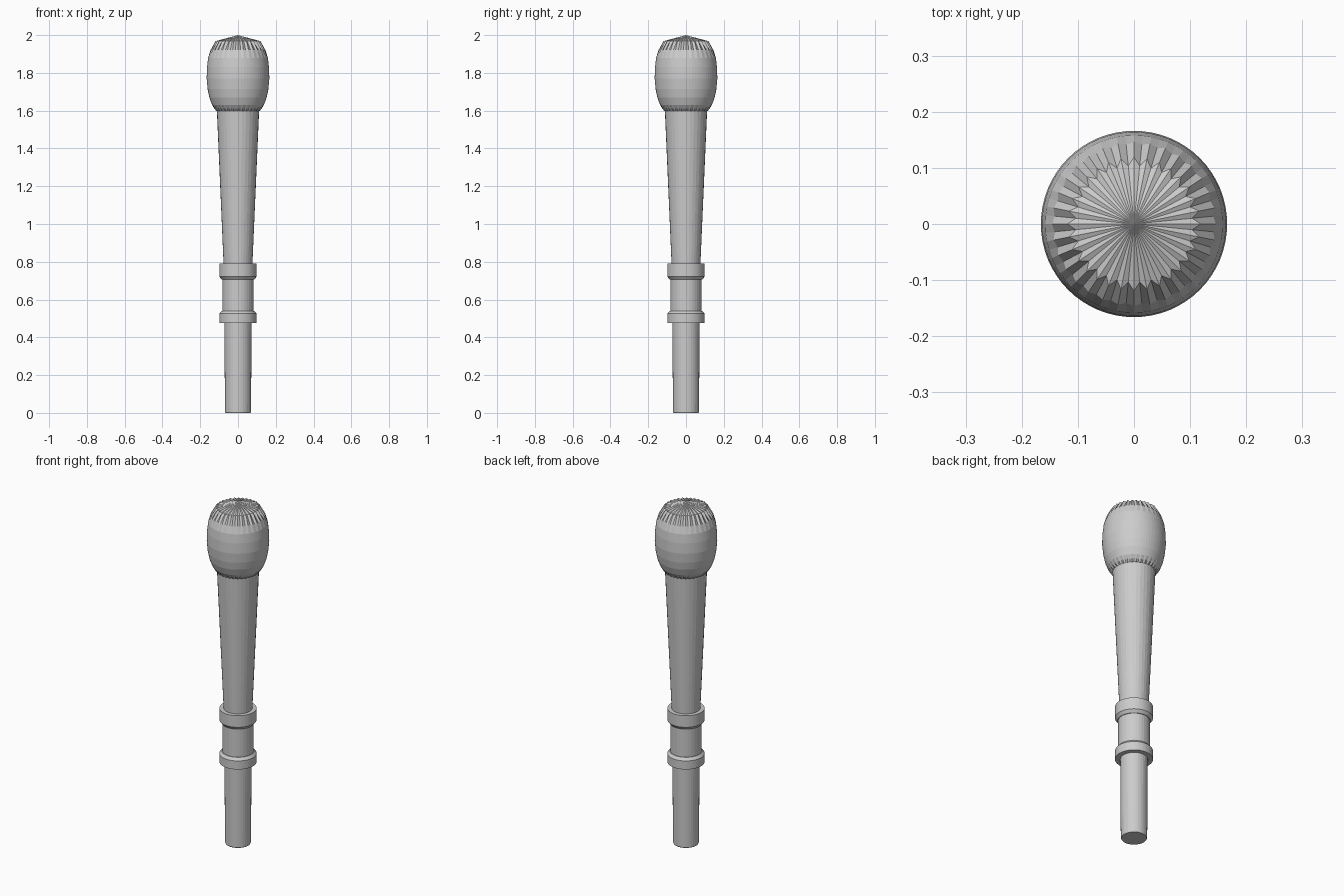
import bpy, bmesh, math

if "Cube" in bpy.data.objects:
    bpy.data.objects.remove(bpy.data.objects["Cube"])


def lathe(name, profile, n):
    """Revolve (radius, z, groove) rings; groove lowers the radius of every other vertex."""
    bm = bmesh.new()
    rings = []
    for r, z, *g in profile:
        groove = g[0] if g else 0
        if r == 0:
            rings.append([bm.verts.new((0, 0, z))] * n)
            continue
        ring = []
        for i in range(n):
            a = 2 * math.pi * i / n
            rr = r - groove * (i % 2)
            ring.append(bm.verts.new((rr * math.cos(a), rr * math.sin(a), z)))
        rings.append(ring)
    for lo, hi in zip(rings, rings[1:]):
        for i in range(n):
            j = (i + 1) % n
            bm.faces.new(list(dict.fromkeys((lo[i], lo[j], hi[j], hi[i]))))
    bmesh.ops.recalc_face_normals(bm, faces=bm.faces)
    mesh = bpy.data.meshes.new(name)
    bm.to_mesh(mesh)
    bm.free()
    ob = bpy.data.objects.new(name, mesh)
    bpy.context.collection.objects.link(ob)
    return ob


# Lower grip with a tiny bevel at the base
lathe("grip", [(0, 0), (0.066, 0), (0.069, 0.006), (0.072, 0.475), (0, 0.475)], 32)

# Two collars with chamfers facing each other, joined by a neck
lathe("lower_collar", [(0, 0.475), (0.099, 0.475), (0.099, 0.525),
                       (0.086, 0.54), (0, 0.54)], 64)
lathe("neck", [(0, 0.53), (0.083, 0.53), (0.083, 0.72), (0, 0.72)], 32)
lathe("upper_collar", [(0, 0.705), (0.086, 0.705), (0.099, 0.722),
                       (0.099, 0.79), (0, 0.79)], 64)

# Tapered shaft
lathe("shaft", [(0, 0.78), (0.076, 0.78), (0.112, 1.605), (0, 1.605)], 32)

# Barrel-shaped head with grooved shoulders and a shallow cone cap
lathe("head", [(0, 1.598), (0.115, 1.598, 0.006), (0.126, 1.612, 0.005),
               (0.137, 1.63), (0.152, 1.67), (0.161, 1.715), (0.166, 1.77),
               (0.164, 1.83), (0.158, 1.88), (0.146, 1.92, 0.004),
               (0.119, 1.968, 0.015), (0, 2.0)], 64)
